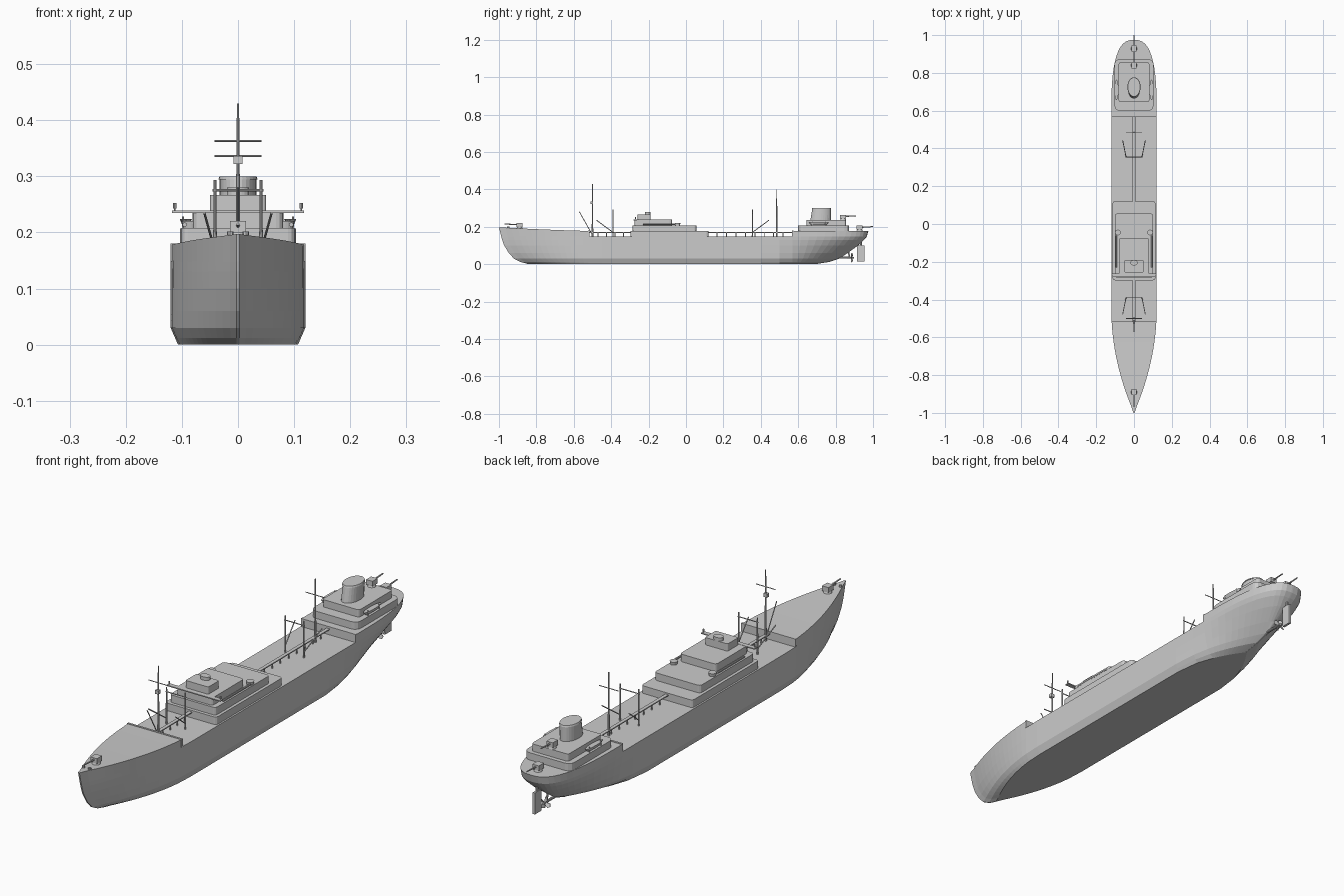
import bpy, bmesh, math
from mathutils import Vector

if "Cube" in bpy.data.objects:
    bpy.data.objects.remove(bpy.data.objects["Cube"])


def make(name, verts, faces):
    me = bpy.data.meshes.new(name)
    me.from_pydata(verts, [], faces)
    bm = bmesh.new()
    bm.from_mesh(me)
    bmesh.ops.recalc_face_normals(bm, faces=bm.faces)
    bm.to_mesh(me)
    bm.free()
    ob = bpy.data.objects.new(name, me)
    bpy.context.collection.objects.link(ob)
    return ob


def prism(name, bottom, top, z0, z1):
    n = len(bottom)
    v = [(x, y, z0) for x, y in bottom] + [(x, y, z1) for x, y in top]
    f = [(i, (i + 1) % n, n + (i + 1) % n, n + i) for i in range(n)]
    return make(name, v, f + [tuple(range(n))[::-1], tuple(range(n, 2 * n))])


def rounded(cx, cy, hx, hy, r, seg=3):
    pts = []
    for k, (sx, sy) in enumerate([(1, 1), (-1, 1), (-1, -1), (1, -1)]):
        for i in range(seg + 1):
            a = math.pi / 2 * (k + i / seg)
            pts.append((cx + sx * (hx - r) + r * math.cos(a), cy + sy * (hy - r) + r * math.sin(a)))
    return pts


def house(name, hx, y0, y1, z0, z1, r=.012):
    p = rounded(0, (y0 + y1) / 2, hx, (y1 - y0) / 2, r)
    return prism(name, p, p, z0, z1)


def box(name, x0, x1, y0, y1, z0, z1):
    p = [(x0, y0), (x1, y0), (x1, y1), (x0, y1)]
    return prism(name, p, p, z0, z1)


def oval(cx, cy, rx, ry, n=20):
    return [(cx + rx * math.cos(2 * math.pi * i / n), cy + ry * math.sin(2 * math.pi * i / n)) for i in range(n)]


def rod(name, a, b, r, r2=None, n=8):
    a, b = Vector(a), Vector(b)
    q = (b - a).to_track_quat('Z', 'Y')
    v = []
    for c, rr in ((a, r), (b, r if r2 is None else r2)):
        v += [c + q @ Vector((x, y, 0)) for x, y in oval(0, 0, rr, rr, n)]
    f = [(i, (i + 1) % n, n + (i + 1) % n, n + i) for i in range(n)]
    return make(name, v, f + [tuple(range(n))[::-1], tuple(range(n, 2 * n))])


# Hull form: stem and stern profiles as (z, y), then half width at any point
STEM = [(0, -.84), (.012, -.885), (.03, -.92), (.07, -.957), (.11, -.977), (.148, -.988), (.197, -1)]
STERN = [(0, .69), (.012, .765), (.03, .82), (.06, .865), (.1, .92), (.13, .952), (.148, .967), (.178, .975)]
FORE, POOP, MAIN = -.52, .57, .148


def interp(tab, z):
    for (a, p), (b, q) in zip(tab, tab[1:]):
        if z <= b:
            return p + (q - p) * (z - a) / (b - a)
    return tab[-1][1]


def clamp(v):
    return max(0, min(1, v))


def half(y, z):
    bow, end = interp(STEM, z), interp(STERN, z)
    wm = .107 + .013 * min(z / .03, 1)
    e = 1 - (1 - clamp((y - bow) / (-.45 - bow))) ** 2
    full = (1 - (1 - clamp((end - y) / (end - .6))) ** 2.7) ** (1 / 2.7)
    fine = 1 - (1 - clamp((end - y) / (end - .4))) ** 2
    s = clamp((z - .03) / .11)
    return max(.003, wm * min(e, s * full + (1 - s) * fine))


def fore_y(z):
    b = interp(STEM, z)
    return [b + (FORE - b) * (i / 14) for i in range(15)]


def aft_y(z):
    e = interp(STERN, z)
    return [POOP + (e - POOP) * math.sin(math.pi / 2 * i / 14) for i in range(15)]


def loft(name, stations, levels, height=lambda y, z: z):
    cols = [stations(z) for z in levels]
    n, m = len(cols[0]), len(levels)
    v = []
    for i in range(n):
        side = [(half(c[i], z), c[i], height(c[i], z)) for c, z in zip(cols, levels)]
        v += side + [(-x, y, z) for x, y, z in reversed(side)]
    w = 2 * m
    f = [(i * w + k, i * w + (k + 1) % w, (i + 1) * w + (k + 1) % w, (i + 1) * w + k)
         for i in range(n - 1) for k in range(w)]
    for o in (0, (n - 1) * w):
        f += [(o + k, o + k + 1, o + w - 2 - k, o + w - 1 - k) for k in range(m - 1)]
    return make(name, v, f)


loft("hull", lambda z: fore_y(z) + [-.45, -.2, .1, .4, .5] + aft_y(z), [0, .012, .03, .06, .1, .13, MAIN])
loft("forecastle", fore_y, [MAIN, .197],
     lambda y, z: z if z < .15 else .178 + .019 * clamp((FORE - y) / .48) ** 1.3)
loft("poop", aft_y, [MAIN, .178])
box("forecastle_bulkhead", -.12, .12, -.525, -.517, MAIN, .18)
box("poop_bulkhead", -.12, .12, .566, .574, MAIN, .18)

# Midship house
house("midship_lower_tier", .113, -.298, .12, MAIN, .178)
house("midship_middle_tier", .101, -.285, .055, .178, .208)
house("bridge_deck", .08, -.275, -.075, .208, .238)
house("wheelhouse", .05, -.258, -.19, .238, .267, .006)
prism("compass_tub", oval(0, -.205, .02, .015), oval(0, -.205, .02, .015), .267, .28)
box("bridge_wings", -.118, .118, -.28, -.262, .235, .239)

# Aft house and funnel
house("aft_lower_tier", .103, .6, .872, .178, .207, .025)
house("aft_upper_tier", .081, .645, .855, .207, .236, .01)
prism("funnel", oval(0, .72, .033, .055, 28), oval(0, .725, .033, .05, 28), .236, .294)
prism("funnel_cap", oval(0, .725, .035, .052, 28), oval(0, .725, .033, .05, 28), .294, .3)

# Paired fittings
for s in (-1, 1):
    rod("wing_lamp_post", (s * .113, -.271, .238), (s * .113, -.271, .245), .0015)
    rod("wing_lamp", (s * .113, -.271, .243), (s * .113, -.271, .252), .003)
    rod("bridge_side_boom", (s * .095, -.23, .214), (s * .095, -.06, .214), .004)
    prism("midship_gun_tub", oval(s * .085, -.045, .013, .013), oval(s * .085, -.045, .015, .015), .208, .22)
    prism("lifeboat", oval(s * .093, .71, .005, .04, 12), oval(s * .093, .71, .011, .055, 12), .21, .224)
    for y in (.675, .745):
        rod("davit", (s * .098, y, .205), (s * .098, y, .228), .002)
    rod("mooring_bollard", (s * .014, -.95, .19), (s * .014, -.95, .202), .006)
    for y, d in ((-.39, -1), (.355, 1)):
        rod("kingpost", (s * .041, y, MAIN), (s * .041, y, .293), .0035, .0025)
        rod("cargo_boom", (s * .042, y, .17), (s * .06, y + d * .088, .235), .0022)

# Kingpost crossbars, masts and yards
for y in (-.39, .355):
    rod("kingpost_crossbar", (-.045, y, .275), (.045, y, .275), .002)
for name, y, top, yard in (("foremast", -.5, .43, .363), ("mainmast", .485, .4, .336)):
    rod(name, (0, y, MAIN), (0, y, top), .0045, .002)
    rod(name + "_yard", (-.042, y, yard), (.042, y, yard), .0017)
box("crow_nest", -.008, .008, -.511, -.497, .322, .336)
rod("foremast_boom", (0, -.505, .165), (0, -.57, .28), .002)

# Raised walkways on posts
for y0, y1 in ((-.517, -.29), (.115, .57)):
    box("walkway", -.007, .007, y0, y1, .168, .172)
    n = round((y1 - y0) / .05)
    for i in range(1, n):
        y = y0 + (y1 - y0) * i / n
        rod("walkway_post", (0, y, MAIN), (0, y, .169), .003, n=6)


# Guns: pedestal, shield and barrel
def gun(name, y, z, d, length):
    rod(name + "_pedestal", (0, y, z), (0, y, z + .012), .016, .012, 14)
    box(name + "_shield", -.014, .014, y - .016, y + .016, z + .008, z + .028)
    rod(name + "_barrel", (0, y, z + .019), (0, y + d * length, z + .023), .0035, .0025)


gun("bow_gun", -.89, .192, -1, .08)
gun("stern_gun", .928, .178, 1, .072)
gun("house_gun", .84, .236, 1, .07)

# Rudder, shaft and propeller
box("rudder", -.005, .005, .915, .955, .015, .1)
rod("rudder_stock", (0, .935, .09), (0, .935, .15), .005)
rod("propeller_shaft", (0, .78, .035), (0, .897, .035), .006, .005, 10)
rod("shaft_strut", (0, .875, .035), (0, .865, .085), .004)
for k in range(4):
    a = math.pi / 2 * k + .4
    u, t = Vector((math.cos(a), 0, math.sin(a))), Vector((-math.sin(a), .5, math.cos(a))) * .008
    c = Vector((0, .887, .035))
    n = Vector((0, .0015, 0))
    p = [c + u * .004 - t * .5, c + u * .02 - t, c + u * .027, c + u * .02 + t, c + u * .004 + t * .5]
    make("propeller_blade", [q - n for q in p] + [q + n for q in p],
         [(0, 1, 2, 3, 4), (9, 8, 7, 6, 5)] + [(i, (i + 1) % 5, 5 + (i + 1) % 5, 5 + i) for i in range(5)])
